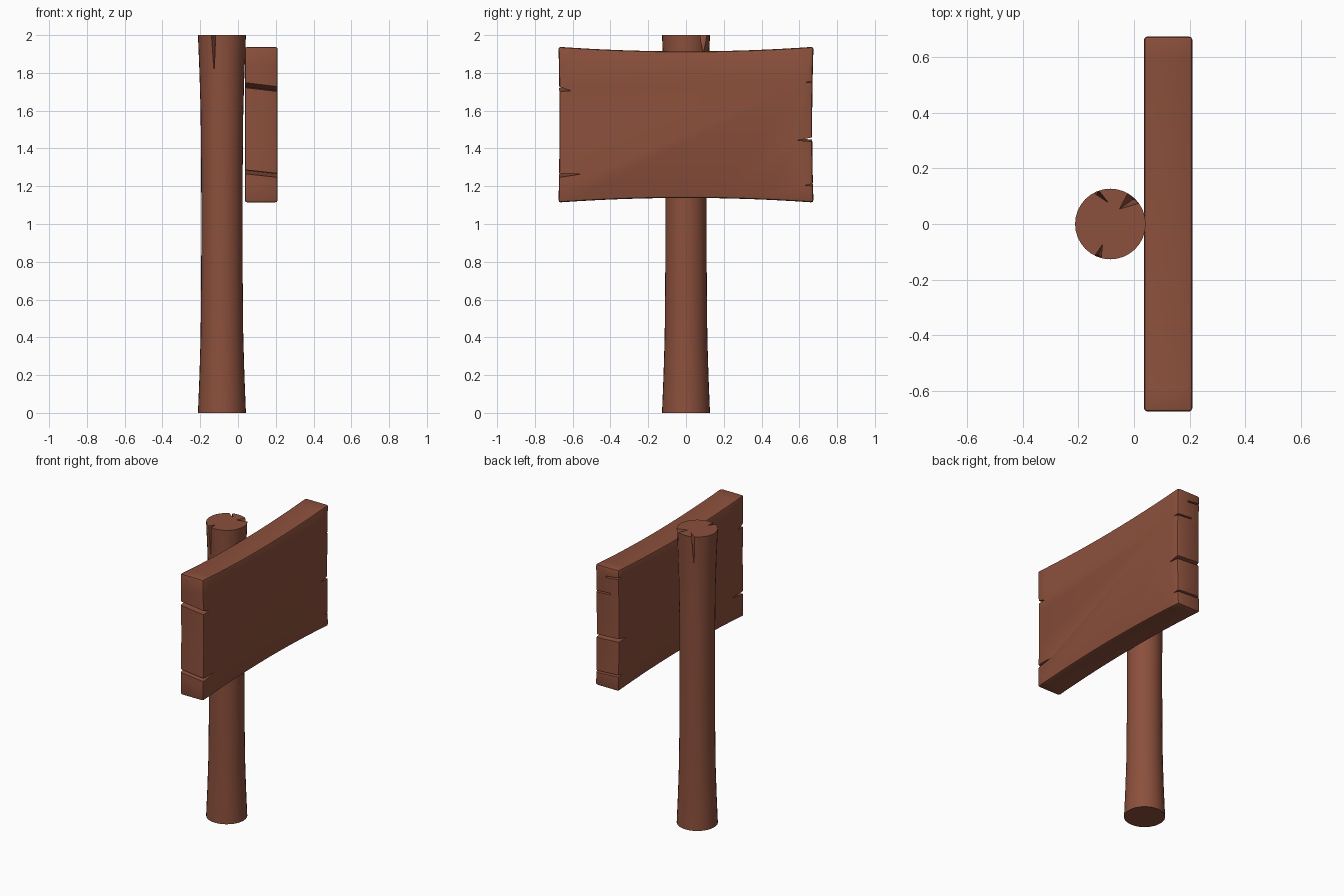
import bpy, bmesh
from math import cos, sin, tau, radians
from mathutils import Vector

if "Cube" in bpy.data.objects:
    bpy.data.objects.remove(bpy.data.objects["Cube"])

wood = bpy.data.materials.new("brown_wood")
wood.diffuse_color = (0.26, 0.08, 0.045, 1)
wood.use_nodes = True
wood.node_tree.nodes["Principled BSDF"].inputs["Base Color"].default_value = wood.diffuse_color


def make_object(name, bm):
    bmesh.ops.recalc_face_normals(bm, faces=bm.faces)
    mesh = bpy.data.meshes.new(name)
    bm.to_mesh(mesh)
    bm.free()
    obj = bpy.data.objects.new(name, mesh)
    bpy.context.collection.objects.link(obj)
    mesh.materials.append(wood)
    return obj


def prism(bm, lower, upper):
    """Closed solid between two matching loops of points."""
    a = [bm.verts.new(p) for p in lower]
    b = [bm.verts.new(p) for p in upper]
    bm.faces.new(a)
    bm.faces.new(b)
    for i in range(len(a)):
        j = (i + 1) % len(a)
        bm.faces.new((a[i], a[j], b[j], b[i]))


def finish(obj, cutter):
    """Cut the cracks, apply the modifiers and smooth."""
    cut = obj.modifiers.new("cracks", 'BOOLEAN')
    cut.operation = 'DIFFERENCE'
    cut.solver = 'EXACT'
    cut.object = cutter
    cutter.hide_render = True
    bpy.ops.object.select_all(action='DESELECT')
    obj.select_set(True)
    bpy.context.view_layer.objects.active = obj
    for m in list(obj.modifiers):
        bpy.ops.object.modifier_apply(modifier=m.name)
    bpy.data.objects.remove(cutter)
    bpy.ops.object.shade_smooth_by_angle(angle=radians(30))


# Post: round trunk, flared at both ends
PX, SIDES = -0.085, 32
profile = [(0, .127), (.2, .119), (.4, .113), (.7, .11), (1, .109),
           (1.3, .11), (1.6, .113), (1.8, .119), (2, .127)]
bm = bmesh.new()
rings = [[bm.verts.new((PX + r * cos(tau * i / SIDES), r * sin(tau * i / SIDES), z))
          for i in range(SIDES)] for z, r in profile]
for low, high in zip(rings, rings[1:]):
    for i in range(SIDES):
        j = (i + 1) % SIDES
        bm.faces.new((low[i], low[j], high[j], high[i]))
bm.faces.new(rings[0])
bm.faces.new(rings[-1])
post = make_object("post", bm)

# Post cracks: (start angle, end angle, tip angle, tip radius, bottom z)
bm = bmesh.new()
for a0, a1, at, rt, zb in [(243, 256, 249, .079, 1.79),
                           (111, 121, 95, .077, 1.78),
                           (34, 61, 60, .06, 1.9)]:
    def polar(angle, r, z):
        return Vector((PX + r * cos(radians(angle)), r * sin(radians(angle)), z))
    top = [bm.verts.new(polar(a, r, 2.004)) for a, r in ((a0, .14), (a1, .14), (at, rt))]
    apex = bm.verts.new(polar((a0 + a1) / 2, .121, zb))
    bm.faces.new(top)
    for i in range(3):
        bm.faces.new((top[i], top[(i + 1) % 3], apex))
finish(post, make_object("post_crack_cutter", bm))

# Board: plank with gently concave edges
X0, X1, N = 0.036, 0.21, 16
ts = [-1 + 2 * i / N for i in range(N)]
outline = [(.675 * t, 1.138 - .024 * t * t) for t in ts]
outline += [(.668 + .007 * t * t, 1.526 + .412 * t) for t in ts[::2]]
outline += [(-.675 * t, 1.914 + .024 * t * t) for t in ts]
outline += [(-.670 - .005 * t * t, 1.526 - .412 * t) for t in ts[::2]]
bm = bmesh.new()
prism(bm, [(X0, y, z) for y, z in outline], [(X1, y, z) for y, z in outline])
board = make_object("sign_board", bm)
bev = board.modifiers.new("soft_edges", 'BEVEL')
bev.width = 0.012
bev.segments = 2
bev.limit_method = 'ANGLE'
bev.angle_limit = radians(40)

# Board cracks: (side, x range, tip y, half opening, opening z at each x, tip z)
cracks = [(-1, .02, .22, .61, .017, 1.74, 1.716, 1.704),
          (-1, .02, .22, .55, .012, 1.277, 1.255, 1.264),
          (1, .02, .22, .59, .014, 1.46, 1.448, 1.442),
          (1, .10, .22, .632, .008, 1.76, 1.752, 1.75),
          (1, .02, .13, .64, .008, 1.88, 1.87, 1.872),
          (1, .02, .22, .63, .009, 1.22, 1.208, 1.204)]
bm = bmesh.new()
for side, xa, xb, tip, half, za, zb, zt in cracks:
    def section(x, z, tip_z):
        return [(x, side * .69, z - half), (x, side * .69, z + half), (x, side * tip, tip_z)]
    prism(bm, section(xa, za, zt + za - zb), section(xb, zb, zt))
finish(board, make_object("board_crack_cutter", bm))
